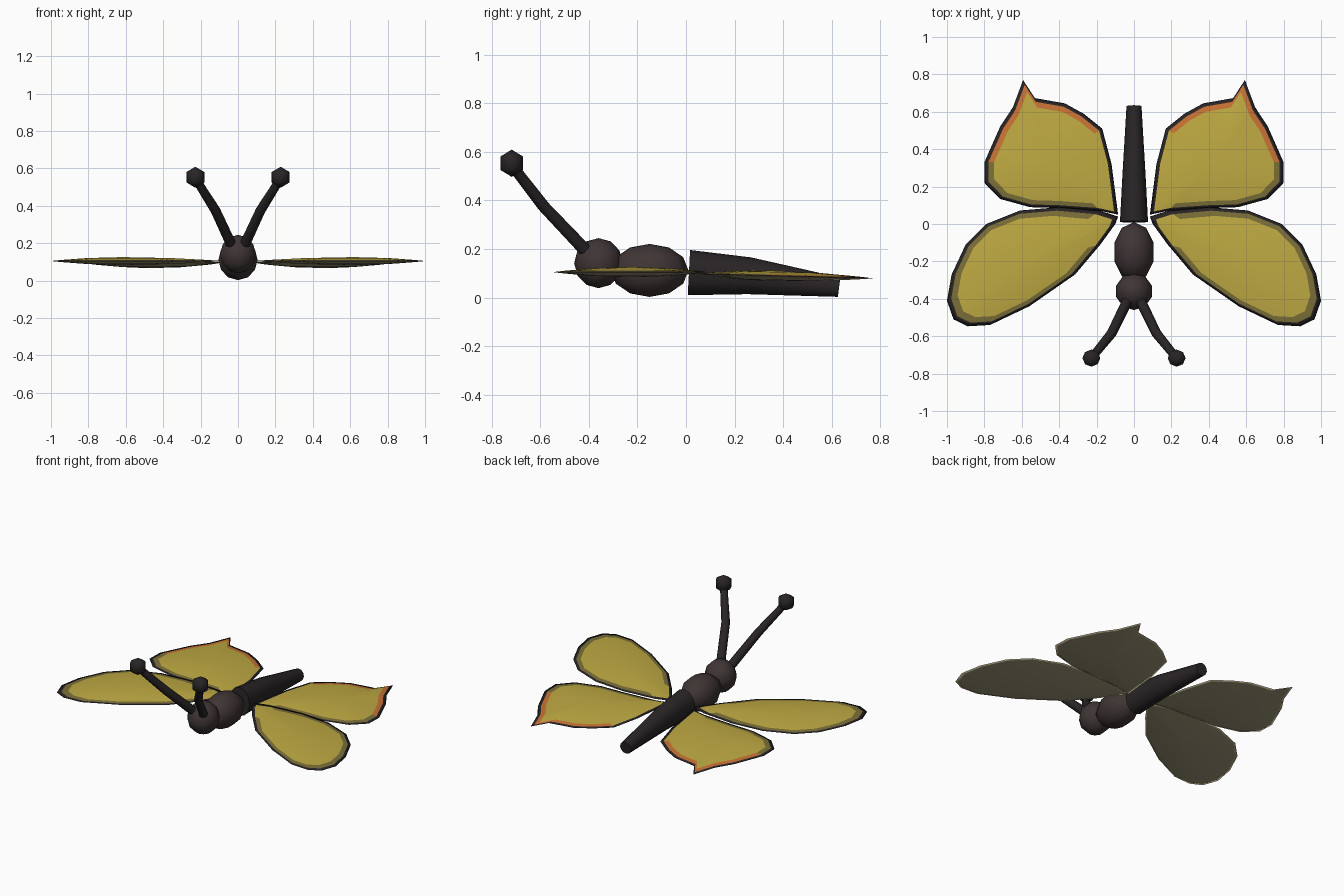
import bpy, bmesh, math
from mathutils import Vector, Matrix

if "Cube" in bpy.data.objects:
    bpy.data.objects.remove(bpy.data.objects["Cube"])


def material(name, rgb):
    m = bpy.data.materials.new(name)
    m.diffuse_color = (*rgb, 1)
    m.use_nodes = True
    m.node_tree.nodes["Principled BSDF"].inputs["Base Color"].default_value = m.diffuse_color
    return m


BODY = material("dark brown", (0.05, 0.035, 0.035))
BLACK = material("black", (0.022, 0.018, 0.019))
YELLOW = material("yellow", (0.52, 0.40, 0.055))
OLIVE = material("dark olive", (0.20, 0.16, 0.04))
ORANGE = material("orange", (0.58, 0.17, 0.035))
UNDER = material("underside", (0.35, 0.31, 0.19))


def finish(name, bm, mats, mirror=False, angle=180):
    bmesh.ops.recalc_face_normals(bm, faces=bm.faces)
    me = bpy.data.meshes.new(name)
    bm.to_mesh(me)
    bm.free()
    for m in mats:
        me.materials.append(m)
    ob = bpy.data.objects.new(name, me)
    bpy.context.collection.objects.link(ob)
    bpy.ops.object.select_all(action='DESELECT')
    ob.select_set(True)
    bpy.context.view_layer.objects.active = ob
    bpy.ops.object.shade_smooth_by_angle(angle=math.radians(angle))
    if mirror:
        ob.modifiers.new("Mirror", 'MIRROR').use_mirror_merge = False
    return ob


def ball(name, centre, size, mat, seg, rings, mirror=False):
    bm = bmesh.new()
    bmesh.ops.create_uvsphere(bm, u_segments=seg, v_segments=rings, radius=1,
                              matrix=Matrix.LocRotScale(Vector(centre), None, Vector(size)))
    finish(name, bm, [mat], mirror)


def tube(name, path, radii, sides, mat, mirror=False):
    """Capped tube whose elliptical rings stand square to the path."""
    bm = bmesh.new()
    pts = [Vector(p) for p in path]
    rings = []
    for i, p in enumerate(pts):
        t = (pts[min(i + 1, len(pts) - 1)] - pts[max(i - 1, 0)]).normalized()
        u = t.cross(Vector((0, 0, 1))).normalized()
        v = u.cross(t)
        ru, rv = radii[i]
        rings.append([bm.verts.new(p + u * ru * math.cos(a) + v * rv * math.sin(a))
                      for a in (2 * math.pi * k / sides for k in range(sides))])
    for a, b in zip(rings, rings[1:]):
        for k in range(sides):
            j = (k + 1) % sides
            bm.faces.new((a[k], a[j], b[j], b[k]))
    bm.faces.new(rings[0])
    bm.faces.new(rings[-1])
    finish(name, bm, [mat], mirror, 50)


def wing(name, outline, centre, height, thick, orange=None):
    """Thin lens: shrinking copies of the outline, domed above and below."""
    bm = bmesh.new()
    c = Vector(centre)
    n = len(outline)

    def ring(s, side):
        out = []
        for p in outline:
            q = c + (Vector(p) - c) * s
            out.append(bm.verts.new((q.x, q.y, height(q.y) + side * thick * (1 - s ** 2))))
        return out

    rim = ring(1, 0)
    for side in (1, -1):
        loops = [rim] + [ring(s, side) for s in (0.94, 0.85, 0.5)]
        hub = bm.verts.new((c.x, c.y, height(c.y) + side * thick))
        for r in range(4):
            for k in range(n):
                j = (k + 1) % n
                a = loops[r]
                if r < 3:
                    b = loops[r + 1]
                    f = bm.faces.new((a[k], a[j], b[j], b[k]))
                else:
                    f = bm.faces.new((a[k], a[j], hub))
                # black border fading to yellow, clear at the root
                mid = (Vector(outline[k]) + Vector(outline[j])) / 2
                tint = (1, 2, 0, 0)[r]
                if mid.x < 0.17 and r > 0:
                    tint = 0
                if orange and orange(mid) and r == 1:
                    tint = 3
                f.material_index = tint if side > 0 else 4
    finish(name, bm, [YELLOW, BLACK, OLIVE, ORANGE, UNDER], True)


# Body
ball("head", (0, -0.36, 0.142), (0.1, 0.1, 0.103), BODY, 10, 6)
ball("thorax", (0, -0.15, 0.112), (0.11, 0.16, 0.109), BODY, 10, 6)
tube("abdomen", [(0, 0.012, 0.103), (0, 0.26, 0.09), (0, 0.63, 0.043)],
     [(0.075, 0.093), (0.062, 0.076), (0.04, 0.04)], 12, BLACK)

# Antennae
tube("antennae", [(0.03, -0.40, 0.18), (0.12, -0.585, 0.375), (0.23, -0.72, 0.55)],
     [(0.028, 0.028), (0.026, 0.026), (0.022, 0.022)], 8, BLACK, True)
ball("antenna_knobs", (0.228, -0.717, 0.553), (0.055, 0.053, 0.056), BLACK, 8, 3, True)

# Wings
fore = [(0.085, 0.04), (0.18, 0.07), (0.40, 0.09), (0.61, 0.072), (0.79, 0.0), (0.90, -0.11),
        (0.975, -0.27), (1.0, -0.41), (0.965, -0.51), (0.89, -0.547), (0.77, -0.54),
        (0.56, -0.44), (0.315, -0.27), (0.18, -0.11), (0.10, 0.0)]
hind = [(0.085, 0.05), (0.12, 0.32), (0.17, 0.51), (0.27, 0.59), (0.37, 0.645), (0.53, 0.673),
        (0.593, 0.77), (0.647, 0.625), (0.716, 0.52), (0.80, 0.33), (0.80, 0.22),
        (0.716, 0.134), (0.556, 0.09), (0.395, 0.085), (0.18, 0.07)]
wing("forewings", fore, (0.62, -0.22), lambda y: 0.105, 0.021)
wing("hindwings", hind, (0.45, 0.34), lambda y: 0.098 - 0.024 * y, 0.022,
     lambda m: m.y > 0.4 and m.x > 0.2)
